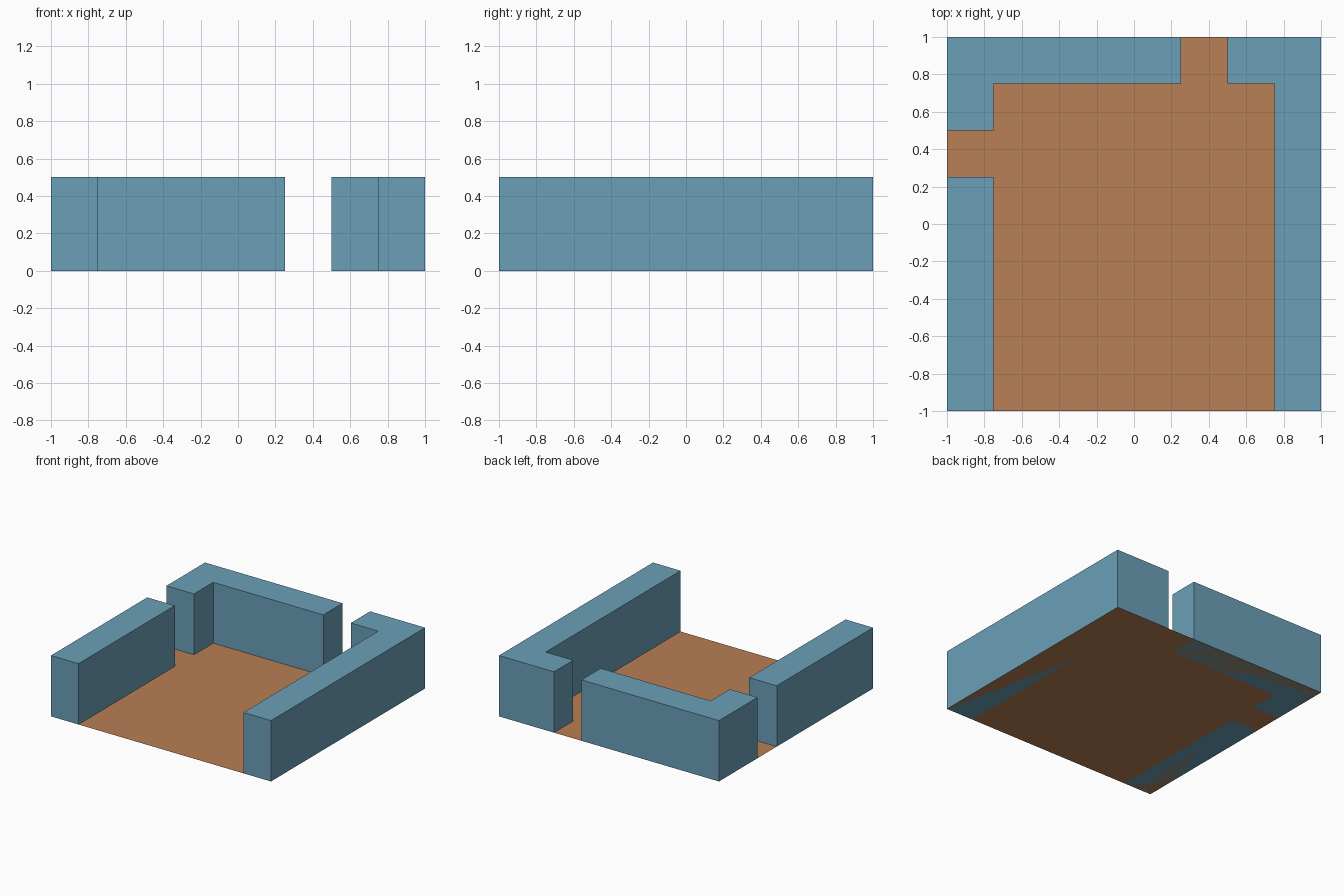
import bpy
import bmesh

if "Cube" in bpy.data.objects:
    bpy.data.objects.remove(bpy.data.objects["Cube"])

HEIGHT = 0.5


def material(name, color):
    mat = bpy.data.materials.new(name)
    mat.diffuse_color = color
    mat.use_nodes = True
    mat.node_tree.nodes["Principled BSDF"].inputs["Base Color"].default_value = mat.diffuse_color
    return mat


def extruded(name, outline, height, mat):
    """Flat outline at z = 0, raised into a closed prism if height > 0."""
    bm = bmesh.new()
    face = bm.faces.new([bm.verts.new((x, y, 0)) for x, y in outline])
    if height:
        base = bmesh.ops.extrude_face_region(bm, geom=[face], use_keep_orig=True)
        top = [v for v in base["geom"] if isinstance(v, bmesh.types.BMVert)]
        bmesh.ops.translate(bm, verts=top, vec=(0, 0, height))
        bmesh.ops.recalc_face_normals(bm, faces=bm.faces)
    mesh = bpy.data.meshes.new(name)
    bm.to_mesh(mesh)
    bm.free()
    mesh.materials.append(mat)
    obj = bpy.data.objects.new(name, mesh)
    bpy.context.collection.objects.link(obj)
    return obj


wall_blue = material("wall_blue", (0.147, 0.35, 0.48, 1))
floor_brown = material("floor_brown", (0.48, 0.215, 0.09, 1))

# Thin floor sheet under the whole room
extruded("floor", [(-1, -1), (1, -1), (1, 1), (-1, 1)], 0, floor_brown)

# Left wall in front of the side doorway
extruded("left_wall", [(-1, -1), (-0.75, -1), (-0.75, 0.25), (-1, 0.25)],
         HEIGHT, wall_blue)

# Corner wall between the two doorways
extruded("back_left_corner_wall",
         [(-1, 0.5), (-0.75, 0.5), (-0.75, 0.75), (0.25, 0.75), (0.25, 1), (-1, 1)],
         HEIGHT, wall_blue)

# Right wall with its short return to the back doorway
extruded("right_wall",
         [(0.75, -1), (1, -1), (1, 1), (0.5, 1), (0.5, 0.75), (0.75, 0.75)],
         HEIGHT, wall_blue)
